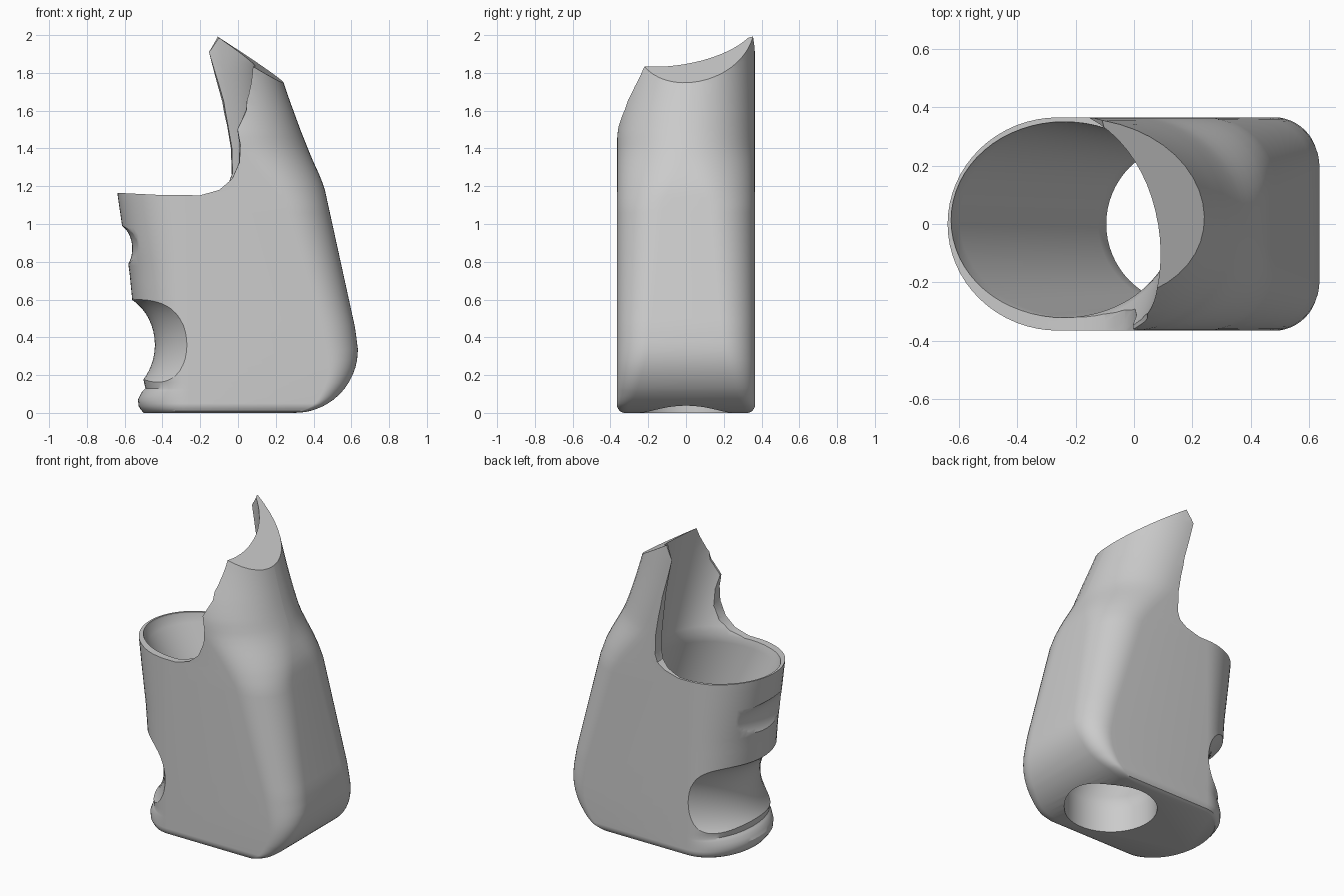
import bpy, bmesh, math
from mathutils import Vector

cube = bpy.data.objects.get("Cube")
if cube:
    bpy.data.objects.remove(cube, do_unlink=True)

grey = bpy.data.materials.new("plain_grey")
grey.use_nodes = True
grey.diffuse_color = (0.6, 0.6, 0.6, 1)
grey.node_tree.nodes["Principled BSDF"].inputs["Base Color"].default_value = (0.6, 0.6, 0.6, 1)


def interp(keys, t):
    """Piecewise linear lookup in a list of (position, value)."""
    if t <= keys[0][0]:
        return keys[0][1]
    for (a, va), (b, vb) in zip(keys, keys[1:]):
        if t <= b:
            return va + (vb - va) * (t - a) / (b - a)
    return keys[-1][1]


def loft(name, rings, top_cut=None):
    """Closed skin through equal-length rings, optionally sliced by a plane."""
    bm = bmesh.new()
    loops = [[bm.verts.new(p) for p in ring] for ring in rings]
    n = len(loops[0])
    for low, high in zip(loops, loops[1:]):
        for i in range(n):
            j = (i + 1) % n
            bm.faces.new((low[i], low[j], high[j], high[i]))
    bm.faces.new(loops[0])
    bm.faces.new(loops[-1])
    if top_cut:
        point, normal = top_cut
        bmesh.ops.bisect_plane(bm, geom=bm.verts[:] + bm.edges[:] + bm.faces[:],
                               plane_co=point, plane_no=normal, clear_outer=True)
        rim = [e for e in bm.edges if e.is_boundary]
        bmesh.ops.holes_fill(bm, edges=rim, sides=0)
    bmesh.ops.recalc_face_normals(bm, faces=bm.faces[:])
    mesh = bpy.data.meshes.new(name)
    bm.to_mesh(mesh)
    bm.free()
    mesh.materials.append(grey)
    obj = bpy.data.objects.new(name, mesh)
    bpy.context.collection.objects.link(obj)
    return obj


# Grip body: rounded sections stacked upward
LEFT = [(0, -.5), (.03, -.525), (.07, -.53), (.11, -.51), (.13, -.49), (.3, -.53),
        (.6, -.56), (.75, -.575), (1, -.615), (1.17, -.64)]
RIGHT = [(.335, .635), (.45, .62), (1.18, .46), (1.24, .44), (1.35, .39), (1.5, .33),
         (1.65, .275), (1.76, .237), (2.1, .13)]
CORNER = [(0, .04), (.1, .1), (.34, .17), (1.1, .24), (1.24, .3), (1.4, .365)]
FRONT = [(0, -.33), (.01, -.352), (.035, -.365), (1.48, -.365), (1.6, -.345), (1.8, -.3), (2.1, -.24)]
BACK = [(0, .33), (.01, .352), (.035, .365)]


def body_ring(z):
    xl, front, back = interp(LEFT, z), interp(FRONT, z), interp(BACK, z)
    xr = interp(RIGHT, z)
    if z < .335:
        xr = .3 + math.sqrt(max(0, .335 ** 2 - (.335 - z) ** 2))
    mid, half = (front + back) / 2, (back - front) / 2
    r, cx = interp(CORNER, z), -.26
    ry = min(r, half)
    ring = []
    for i in range(33):                       # rounded finger end
        a = math.pi / 2 + math.pi * i / 32
        ring.append((cx + (cx - xl) * math.cos(a), mid + half * math.sin(a), z))
    for side in (-1, 1):                      # two palm corners
        for i in range(13):
            a = math.pi / 2 * (i / 12 - (1 if side < 0 else 0))
            y = mid + side * (half - ry) + ry * math.sin(a)
            ring.append((xr - r + r * math.cos(a), y + side * .0005, z))
    return ring


levels = [0, .004, .01, .02, .035, .05, .07, .09, .11, .12, .13, .16, .2, .24, .28, .335]
levels += [.38 + .04 * i for i in range(44)]
grip = loft("grip_body", [body_ring(z) for z in levels],
            (Vector((.07, 0, 1.855)), Vector((.63, -.07, 1))))


# Slanted bore from the round base hole to the wide upper mouth
def bore_ring(z):
    cx = interp([(.2, .18), (1.15, -.24), (1.85, -.3)], z)
    rx = interp([(.2, .275), (1.15, .385), (1.85, .39)], z)
    cy = interp([(.2, 0), (1.15, .015), (1.85, -.1)], z)
    ry = interp([(.2, .275), (1.15, .335), (1.85, .5)], z)
    angles = [math.tau * i / 64 for i in range(64)]
    return [(cx + rx * math.cos(a), cy + ry * math.sin(a), z) for a in angles]


bore = loft("bore_cutter", [bore_ring(-.05 + .05 * i) for i in range(46)])

# Side opening above the cup, leaning differently on the front and back walls
rim = [(-.9, 1.17), (-.64, 1.165), (-.4, 1.153), (-.2, 1.152), (-.1, 1.18)]
front_edge = rim + [(-.03, 1.24), (.01, 1.33), (.015, 1.42), (0, 1.5), (.06, 1.6),
                    (.088, 1.7), (.08, 1.8), (.08, 2.3), (-.9, 2.3)]
back_edge = rim + [(-.05, 1.215), (-.035, 1.26), (-.04, 1.4), (-.06, 1.52), (-.09, 1.65),
                   (-.165, 1.92), (-.12, 2.0), (-.12, 2.3), (-.9, 2.3)]


def opening_ring(t):
    return [(a + (c - a) * t, -.4 + .8 * t, b + (d - b) * t)
            for (a, b), (c, d) in zip(front_edge, back_edge)]


opening = loft("opening_cutter", [opening_ring(i / 12) for i in range(13)])


# Finger grooves: bent tubes wrapped around the rounded end
def groove(name, cx, cz, rx, rz, bend):
    rings = []
    for k in range(-14, 15):
        y = k * .03
        shift = bend * (y / .365) ** 2
        rings.append([(cx + shift + rx * math.cos(a), y, cz + rz * math.sin(a))
                      for a in (math.tau * i / 48 for i in range(48))])
    return loft(name, rings)


cutters = [opening, bore,
           groove("lower_groove_cutter", -.68, .36, .24, .275, .17),
           groove("upper_groove_cutter", -.67, .87, .11, .14, .09)]

bpy.context.view_layer.objects.active = grip
for cutter in cutters:
    cutter.hide_render = True
    mod = grip.modifiers.new("cut", "BOOLEAN")
    mod.operation = "DIFFERENCE"
    mod.solver = "EXACT"
    mod.object = cutter
    bpy.ops.object.modifier_apply(modifier=mod.name)
for cutter in cutters:
    bpy.data.objects.remove(cutter, do_unlink=True)

bpy.ops.object.select_all(action="DESELECT")
grip.select_set(True)
bpy.context.view_layer.objects.active = grip
bpy.ops.object.shade_smooth_by_angle(angle=math.radians(32))
